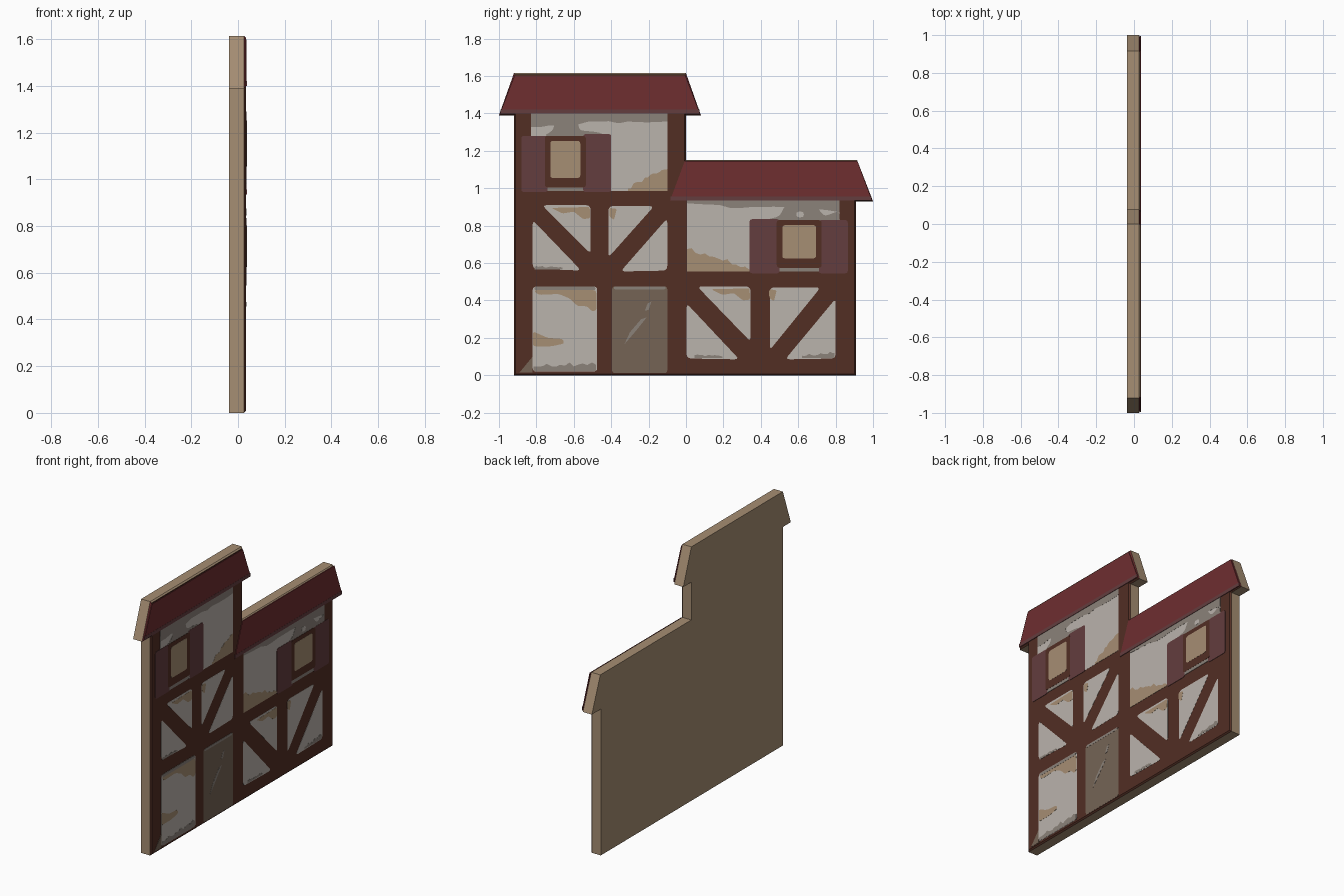
import bpy, bmesh, math, random
from mathutils import Vector

if "Cube" in bpy.data.objects:
    bpy.data.objects.remove(bpy.data.objects["Cube"])
random.seed(4)

def mat(name, r, g, b):
    m = bpy.data.materials.new(name)
    f = lambda c: ((c / 255 + 0.055) / 1.055) ** 2.4
    m.diffuse_color = (f(r), f(g), f(b), 1)
    m.use_nodes = True
    m.node_tree.nodes["Principled BSDF"].inputs["Base Color"].default_value = m.diffuse_color
    return m

TAN = mat("bare board tan", 166, 142, 115)
WOOD = mat("timber brown", 82, 46, 36)
ROOF = mat("roof red", 110, 46, 48)
PLUM = mat("shutter plum", 99, 61, 62)
WALL = mat("plaster", 186, 179, 172)
GREY = mat("plaster shade", 139, 130, 122)
DOOR = mat("door brown", 117, 100, 85)

FRONT = 0.0335   # painted face of the board
STEP = 0.0008    # spacing of paint layers

def rounded(pts, r):
    """Replace each corner by a short arc."""
    if r == 0:
        return pts
    out, n = [], len(pts)
    for i in range(n):
        p, a, b = (Vector(pts[k % n]) for k in (i, i - 1, i + 1))
        a = p + (a - p).normalized() * min(r, (a - p).length * 0.45)
        b = p + (b - p).normalized() * min(r, (b - p).length * 0.45)
        for t in (0, 0.33, 0.67, 1):
            q = a * (1 - t) ** 2 + p * 2 * t * (1 - t) + b * t * t
            out.append((q.x, q.y))
    return out

def prism(name, pts, x0, x1, m):
    """Closed slab from a (y, z) outline between two x positions."""
    bm = bmesh.new()
    f = bm.faces.new([bm.verts.new((x0, y, z)) for y, z in pts])
    ext = bmesh.ops.extrude_face_region(bm, geom=[f])
    bmesh.ops.translate(bm, vec=(x1 - x0, 0, 0),
                        verts=[v for v in ext["geom"] if isinstance(v, bmesh.types.BMVert)])
    bmesh.ops.recalc_face_normals(bm, faces=bm.faces)
    me = bpy.data.meshes.new(name)
    bm.to_mesh(me)
    bm.free()
    me.materials.append(m)
    ob = bpy.data.objects.new(name, me)
    bpy.context.collection.objects.link(ob)
    return ob

def plate(name, pts, m, layer=1, r=0.0):
    return prism(name, rounded(pts, r), FRONT - 0.001, FRONT + layer * STEP, m)

def box(y0, y1, z0, z1):
    return [(y0, z0), (y1, z0), (y1, z1), (y0, z1)]

def ragged(y0, y1, base, d0, d1, wob=0.012, n=14):
    """Strip with one straight edge and one uneven edge, depth d0 to d1."""
    top = [(y0 + (y1 - y0) * i / n,
            base + d0 + (d1 - d0) * i / n + random.uniform(-wob, wob)) for i in range(n + 1)]
    return [(y0, base), (y1, base)] + top[::-1]

# Board with bevelled front rim
outline = [(-0.92, 0), (0.91, 0), (0.91, 0.93), (1, 0.93), (0.915, 1.15), (0, 1.15),
           (0, 1.39), (0.08, 1.39), (0, 1.615), (-0.92, 1.615), (-1, 1.39), (-0.92, 1.39)]
board = prism("house_board", outline, -0.0375, FRONT, TAN)
for m in (WOOD, ROOF):
    board.data.materials.append(m)
bm = bmesh.new()
bm.from_mesh(board.data)
rim = [e for e in bm.edges if all(v.co.x > 0 for v in e.verts)]
bmesh.ops.bevel(bm, geom=rim, offset=0.008, segments=1, affect='EDGES', profile=0.5)
bm.normal_update()
for f in bm.faces:
    if f.normal.x > 0.5:
        f.material_index = 0 if 0.6 < f.normal.z < 0.9 else 2 if f.normal.z > 0.1 else 1
bm.to_mesh(board.data)
bm.free()

# Roofs with a dim eave line
for tag, y0, y1, z0, z1 in (("left", -1, 0.08, 1.40, 1.60), ("right", -0.09, 1, 0.935, 1.145)):
    plate(tag + "_roof", [(y0 + .005, z0), (y1 - .005, z0), (y1 - 0.083, z1), (y0 + 0.083, z1)], ROOF, 4)
    plate(tag + "_eave", box(y0 + 0.008, y1 - 0.008, z0, z0 + 0.022), PLUM, 5)

# Plaster panels of the upper rooms
plate("left_upper_wall", box(-0.83, -0.10, 0.985, 1.40), WALL, 1, 0.015)
plate("right_upper_wall", box(0.005, 0.82, 0.555, 0.94), WALL, 1, 0.015)
plate("left_wall_shade", ragged(-0.83, -0.10, 1.40, -0.065, -0.035), GREY, 2)
plate("right_wall_shade", ragged(0.005, 0.82, 0.94, -0.03, -0.06), GREY, 2)
plate("left_window_shade", [(-0.76, 1.28), (-0.42, 1.28), (-0.47, 1.30), (-0.57, 1.31),
                            (-0.58, 1.37), (-0.70, 1.37), (-0.71, 1.31)], GREY, 2, 0.02)
plate("right_window_shade", [(0.38, 0.82), (0.82, 0.82), (0.82, 0.88), (0.74, 0.85),
                             (0.69, 0.91), (0.53, 0.91), (0.50, 0.85)], GREY, 2, 0.02)
plate("right_wall_gap", box(0.59, 0.63, 0.845, 0.875), WALL, 3, 0.015)
plate("left_wall_stain", ragged(-0.31, -0.10, 0.985, 0.015, 0.125), TAN, 2)
plate("right_wall_stain", ragged(0.005, 0.34, 0.555, 0.125, 0.015), TAN, 2)

# Windows with shutters: frame, pane, two shutters, sill shade
def window(tag, y0, y1, z0, z1, shutters):
    for i, s in enumerate(shutters):
        plate(f"{tag}_shutter_{i + 1}", box(*s), PLUM, 3, 0.015)
    plate(tag + "_window_frame", box(y0, y1, z0, z1), WOOD, 4, 0.015)
    plate(tag + "_window_pane", box(y0 + 0.03, y1 - 0.03, z0 + 0.05, z1 - 0.027), TAN, 5, 0.015)
    plate(tag + "_window_sill", box(y0, y1, z0 - 0.02, z0), GREY, 3)

window("left", -0.755, -0.535, 1.005, 1.28,
       [(-0.88, -0.74, 0.98, 1.28), (-0.55, -0.40, 0.98, 1.29)])
window("right", 0.485, 0.725, 0.575, 0.83,
       [(0.34, 0.50, 0.545, 0.835), (0.71, 0.865, 0.545, 0.83)])

# Plaster triangles between the crossed braces
braces = {
    "left": [[(-0.82, 0.83), (-0.82, 0.57), (-0.56, 0.56)],
             [(-0.77, 0.91), (-0.51, 0.91), (-0.51, 0.65)],
             [(-0.415, 0.905), (-0.17, 0.905), (-0.415, 0.63)],
             [(-0.10, 0.84), (-0.10, 0.56), (-0.35, 0.555)]],
    "right": [[(0.003, 0.385), (0.003, 0.09), (0.285, 0.085)],
              [(0.06, 0.475), (0.345, 0.475), (0.345, 0.18)],
              [(0.448, 0.47), (0.72, 0.47), (0.448, 0.135)],
              [(0.80, 0.41), (0.80, 0.09), (0.53, 0.085)]]}
for tag, panels in braces.items():
    for i, p in enumerate(panels):
        plate(f"{tag}_brace_panel_{i + 1}", p, WALL, 1, 0.025)

# Stains and shade on the brace panels
for tag, dy, dz in (("left", 0, 0), ("right", 0.855, -0.435)):
    plate(tag + "_panel_stain", [(-0.72 + dy, 0.895 + dz), (-0.66 + dy, 0.865 + dz), (-0.60 + dy, 0.875 + dz),
                                 (-0.55 + dy, 0.835 + dz), (-0.513 + dy, 0.84 + dz),
                                 (-0.515 + dy, 0.90 + dz)], TAN, 2, 0.01)
    plate(tag + "_post_stain", [(-0.41 + dy, 0.85 + dz), (-0.385 + dy, 0.83 + dz),
                                (-0.37 + dy, 0.89 + dz), (-0.41 + dy, 0.895 + dz)], TAN, 2, 0.01)
    plate(tag + "_panel_shade", ragged(-0.81 + dy, -0.66 + dy, 0.567 + dz + (-0.04 if dy else 0),
                                       0.015, 0.012, 0.004), GREY, 2)
plate("far_panel_shade", ragged(0.62, 0.795, 0.092, 0.014, 0.03, 0.006), GREY, 2)

# Ground floor wall
plate("ground_wall", box(-0.82, -0.475, 0.02, 0.475), WALL, 1, 0.02)
plate("ground_wall_shade", ragged(-0.815, -0.48, 0.022, 0.035, 0.035), GREY, 2)
plate("ground_corner_shade", [(-0.89, 0.015), (-0.82, 0.015), (-0.82, 0.10)], DOOR, 2)
plate("ground_top_stain", [(-0.815, 0.455), (-0.79, 0.43), (-0.68, 0.435), (-0.62, 0.41), (-0.58, 0.37),
                           (-0.53, 0.37), (-0.50, 0.34), (-0.478, 0.35), (-0.48, 0.455)], TAN, 2, 0.015)
plate("ground_top_shade", box(-0.81, -0.485, 0.455, 0.475), GREY, 3, 0.008)
plate("ground_low_stain", [(-0.818, 0.155), (-0.72, 0.155), (-0.65, 0.17), (-0.66, 0.195),
                           (-0.74, 0.20), (-0.818, 0.235)], TAN, 2, 0.015)

# Door with scratches
plate("door", box(-0.395, -0.10, 0.012, 0.475), DOOR, 1, 0.015)
plate("door_top_shade", box(-0.385, -0.11, 0.46, 0.475), GREY, 2, 0.006)
plate("door_scratch_long", [(-0.33, 0.165), (-0.27, 0.235), (-0.21, 0.31), (-0.24, 0.30), (-0.30, 0.23)], GREY, 2)
plate("door_scratch_short", [(-0.22, 0.345), (-0.20, 0.35), (-0.185, 0.395), (-0.205, 0.385)], GREY, 2)
